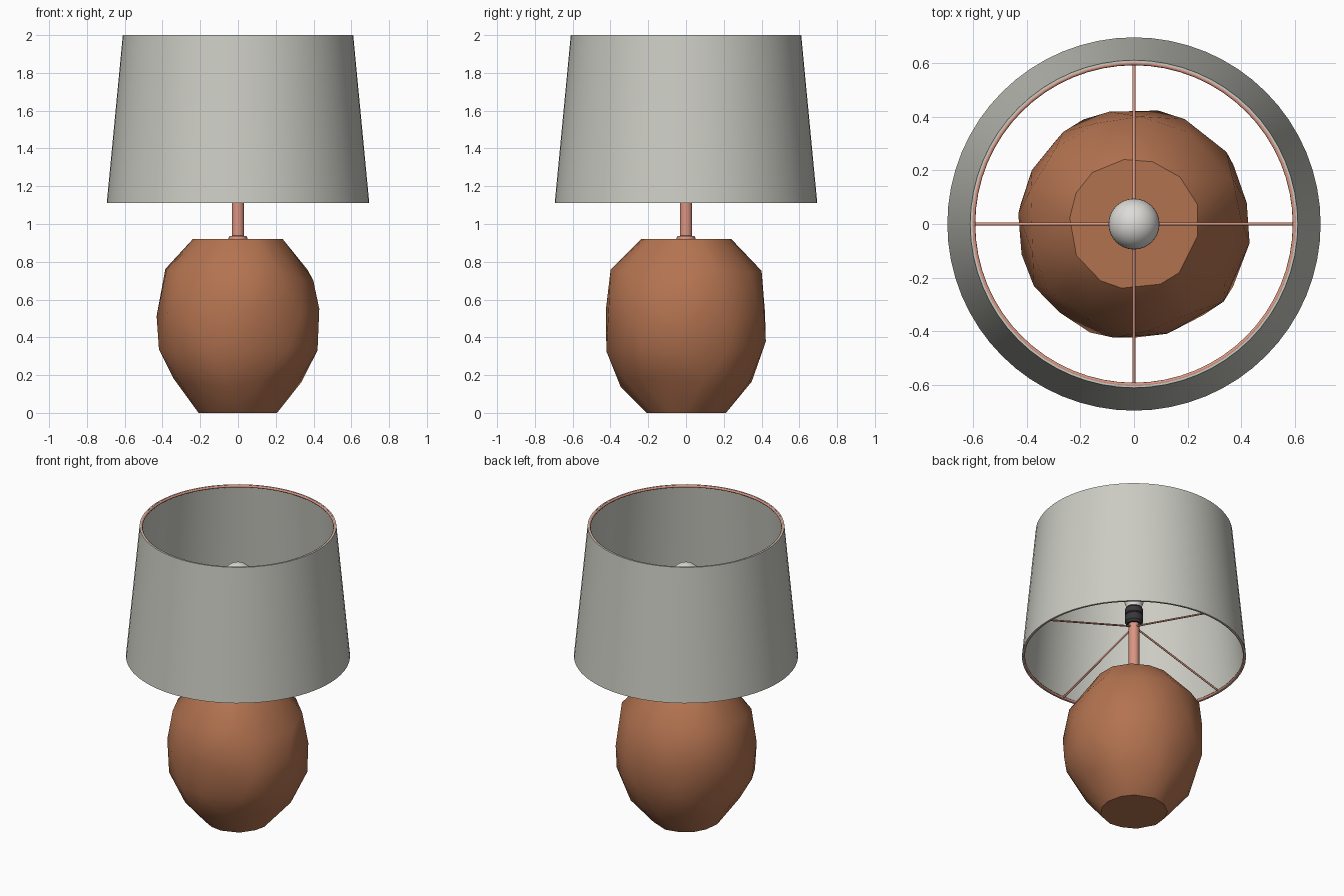
import bpy, bmesh, math, random
from mathutils import Vector

cube = bpy.data.objects.get("Cube")
if cube:
    bpy.data.objects.remove(cube, do_unlink=True)
random.seed(4)


def material(name, rgb):
    m = bpy.data.materials.new(name)
    m.use_nodes = True
    m.diffuse_color = (*rgb, 1)
    bsdf = m.node_tree.nodes["Principled BSDF"]
    bsdf.inputs["Base Color"].default_value = (*rgb, 1)
    bsdf.inputs["Roughness"].default_value = 0.6
    return m


linen = material("grey linen", (0.60, 0.60, 0.55))
clay = material("terracotta", (0.45, 0.17, 0.08))
copper = material("copper", (0.70, 0.30, 0.22))
black = material("black plastic", (0.04, 0.04, 0.045))
white = material("white glass", (0.72, 0.71, 0.68))


def finish(obj, mat, angle=35):
    obj.data.materials.clear()
    obj.data.materials.append(mat)
    bpy.ops.object.select_all(action="DESELECT")
    obj.select_set(True)
    bpy.context.view_layer.objects.active = obj
    bpy.ops.object.shade_smooth_by_angle(angle=math.radians(angle))
    return obj


def from_bmesh(name, bm, mat, angle=35):
    mesh = bpy.data.meshes.new(name)
    bmesh.ops.recalc_face_normals(bm, faces=bm.faces)
    bm.to_mesh(mesh)
    bm.free()
    obj = bpy.data.objects.new(name, mesh)
    bpy.context.collection.objects.link(obj)
    return finish(obj, mat, angle)


def lathe(name, profile, mat, steps=32, closed=False):
    """Spin a (radius, height) profile around the z axis."""
    bm = bmesh.new()
    verts = [bm.verts.new((r, 0, z)) for r, z in profile]
    pairs = list(zip(verts, verts[1:]))
    if closed:
        pairs.append((verts[-1], verts[0]))
    edges = [bm.edges.new(p) for p in pairs]
    bmesh.ops.spin(bm, geom=verts + edges, cent=(0, 0, 0), axis=(0, 0, 1),
                   angle=math.tau, steps=steps)
    bmesh.ops.remove_doubles(bm, verts=bm.verts, dist=0.0005)
    return from_bmesh(name, bm, mat)


def ring(name, radius, z, thickness, mat):
    bpy.ops.mesh.primitive_torus_add(location=(0, 0, z), major_radius=radius, minor_radius=thickness,
                                     major_segments=64, minor_segments=8)
    obj = bpy.context.object
    obj.name = name
    return finish(obj, mat, 60)


def rod(name, start, end, radius, mat):
    start, end = Vector(start), Vector(end)
    along = end - start
    bpy.ops.mesh.primitive_cylinder_add(vertices=8, radius=radius, depth=along.length,
                                        location=(start + end) / 2)
    obj = bpy.context.object
    obj.name = name
    obj.rotation_euler = along.to_track_quat("Z", "Y").to_euler()
    return finish(obj, mat, 60)


# Rough-hewn stone base: hull around staggered, slightly uneven rings
bm = bmesh.new()
levels = [(0.21, 0), (0.345, 0.16), (0.43, 0.35), (0.435, 0.53), (0.40, 0.73), (0.245, 0.92)]
sides = 13
for i, (radius, z) in enumerate(levels):
    inner = 0 < i < len(levels) - 1
    for k in range(sides):
        a = math.tau * (k + 0.5 * (i % 2) + random.uniform(-0.2, 0.2)) / sides
        r = radius * random.uniform(0.98, 1.015)
        dz = random.uniform(-0.035, 0.035) if inner else 0
        bm.verts.new((r * math.cos(a), r * math.sin(a), z + dz))
hull = bmesh.ops.convex_hull(bm, input=bm.verts)
loose = [v for v in bm.verts if not v.link_faces]
bmesh.ops.delete(bm, geom=loose, context="VERTS")
bmesh.ops.dissolve_limit(bm, angle_limit=math.radians(2), verts=bm.verts, edges=bm.edges)
from_bmesh("stone_base", bm, clay, 32)

# Stem with its collar
lathe("stem_collar", [(0, 0.915), (0.048, 0.915), (0.05, 0.925), (0.045, 0.937), (0, 0.94)], copper)
lathe("stem", [(0, 0.91), (0.033, 0.91), (0.033, 1.35), (0, 1.35)], copper)

# Socket and bulb
lathe("socket", [(0, 1.34), (0.045, 1.34), (0.056, 1.355), (0.056, 1.40), (0.05, 1.405),
                 (0.056, 1.41), (0.056, 1.445), (0.045, 1.46), (0, 1.46)], black)
dome = [(0.095 * math.cos(t), 1.65 + 0.095 * math.sin(t))
        for t in [math.radians(d) for d in range(-20, 91, 10)]]
lathe("bulb", [(0, 1.45), (0.046, 1.45), (0.05, 1.47), (0.063, 1.51), (0.08, 1.57)] + dome, white)

# Tapered drum shade, open at both ends
lathe("shade", [(0.695, 1.11), (0.61, 2.0), (0.602, 2.0), (0.687, 1.11)], linen, 64, True)

# Wire frame: rims and four sloping spokes
ring("lower_rim", 0.684, 1.118, 0.008, copper)
ring("upper_rim", 0.599, 1.992, 0.008, copper)
for side, (x, y) in {"left": (1, 0), "right": (-1, 0), "front": (0, -1), "back": (0, 1)}.items():
    rod(side + "_spoke", (0.02 * x, 0.02 * y, 1.32), (0.684 * x, 0.684 * y, 1.118), 0.006, copper)
